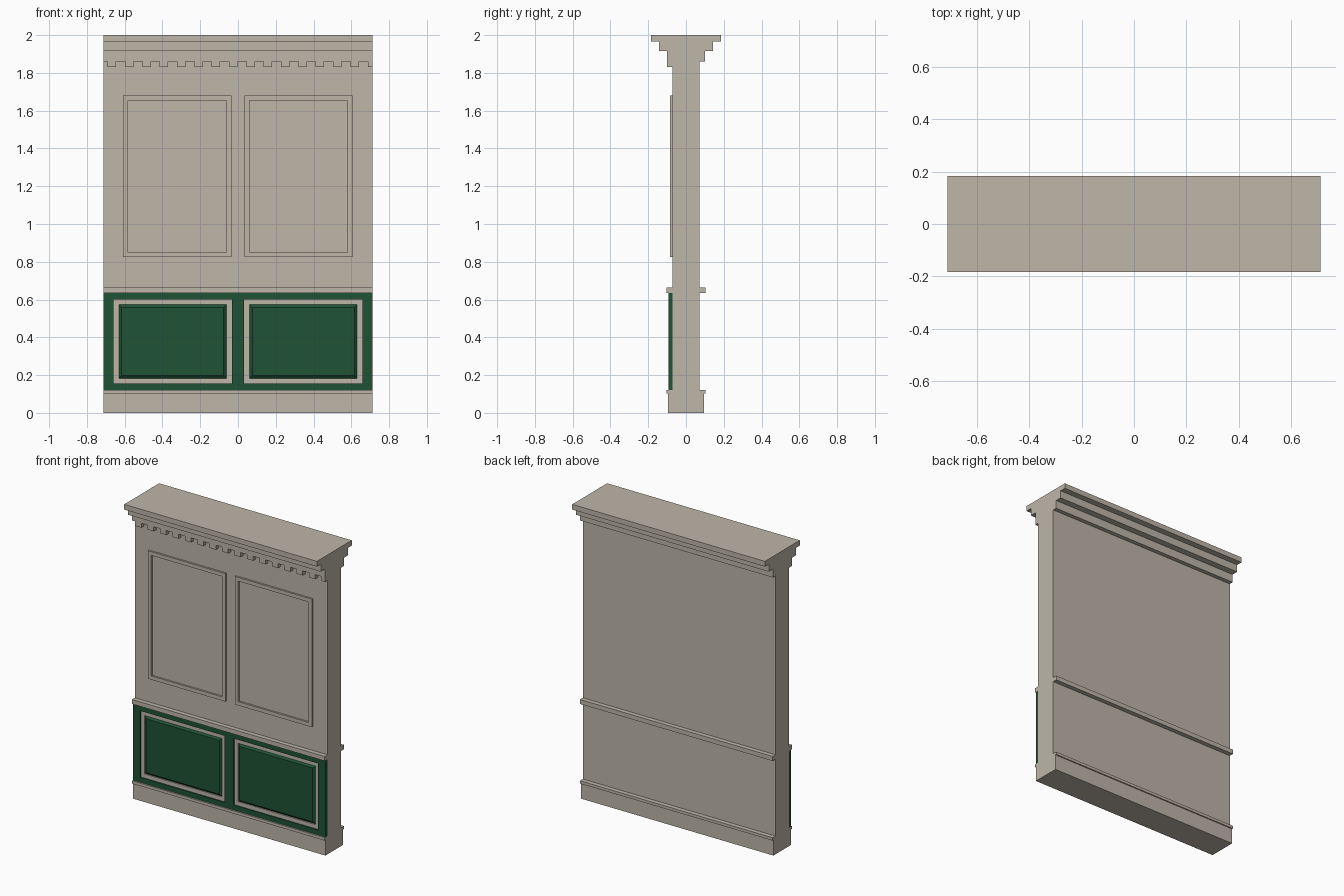
import bpy, bmesh

cube = bpy.data.objects.get("Cube")
if cube:
    bpy.data.objects.remove(cube, do_unlink=True)


def material(name, rgb):
    m = bpy.data.materials.new(name)
    m.use_nodes = True
    m.diffuse_color = (*rgb, 1)
    m.node_tree.nodes["Principled BSDF"].inputs["Base Color"].default_value = (*rgb, 1)
    return m


STONE = material("warm_stone", (0.51, 0.465, 0.395))
GREEN = material("dark_green", (0.014, 0.085, 0.036))
HALF = 0.712    # half the width
WALL = 0.072    # half the wall thickness


def finish(name, bm, mat):
    bmesh.ops.recalc_face_normals(bm, faces=bm.faces)
    mesh = bpy.data.meshes.new(name)
    bm.to_mesh(mesh)
    bm.free()
    mesh.materials.append(mat)
    obj = bpy.data.objects.new(name, mesh)
    bpy.context.collection.objects.link(obj)
    return obj


def extrude_profile(name, points, mat):
    """Side profile (y, z) carried across the full width."""
    bm = bmesh.new()
    face = bm.faces.new([bm.verts.new((-HALF, y, z)) for y, z in points])
    out = bmesh.ops.extrude_face_region(bm, geom=[face])["geom"]
    verts = [v for v in out if isinstance(v, bmesh.types.BMVert)]
    bmesh.ops.translate(bm, verts=verts, vec=(2 * HALF, 0, 0))
    return finish(name, bm, mat)


def add_box(bm, x0, x1, y0, y1, z0, z1):
    verts = bmesh.ops.create_cube(bm, size=1)["verts"]
    for v in verts:
        v.co.x = x1 if v.co.x > 0 else x0
        v.co.y = y1 if v.co.y > 0 else y0
        v.co.z = z1 if v.co.z > 0 else z0


def frame(name, x0, x1, z0, z1, width, front, mat):
    """Mitred rectangular ring standing on the wall face."""
    bm = bmesh.new()
    loops = []
    for y, i in ((-WALL, 0), (front, 0), (front, width), (-WALL, width)):
        corners = ((x0 + i, z0 + i), (x1 - i, z0 + i), (x1 - i, z1 - i), (x0 + i, z1 - i))
        loops.append([bm.verts.new((x, y, z)) for x, z in corners])
    for a, b in zip(loops, loops[1:] + loops[:1]):
        for k in range(4):
            n = (k + 1) % 4
            bm.faces.new((a[k], a[n], b[n], b[k]))
    return finish(name, bm, mat)


def raised_field(name, x0, x1, z0, z1, bevel, low, high, mat):
    """Panel with sloping borders and a flat raised centre."""
    bm = bmesh.new()
    add_box(bm, x0, x1, low, -WALL, z0, z1)
    bm.normal_update()
    front = min(bm.faces, key=lambda f: f.calc_center_median().y)
    bmesh.ops.inset_region(bm, faces=[front], thickness=bevel)
    bmesh.ops.translate(bm, verts=front.verts, vec=(0, high - low, 0))
    return finish(name, bm, mat)


# Wall with skirting, dado rail and stepped cornice in one profile
side = [(0.094, 0), (0.094, 0.103), (0.102, 0.103), (0.102, 0.122),
        (WALL, 0.122), (WALL, 0.635), (0.102, 0.635), (0.102, 0.665),
        (WALL, 0.665), (WALL, 1.86), (0.1, 1.86), (0.1, 1.915),
        (0.143, 1.915), (0.143, 1.965), (0.184, 1.965), (0.184, 2.0)]
extrude_profile("wall", side + [(-y, z) for y, z in reversed(side)], STONE)

# Dentil row under the front of the cornice
bm = bmesh.new()
for i in range(16):
    x = -0.69 + i * 0.0918
    add_box(bm, x, min(x + 0.045, HALF), -0.1, -WALL, 1.83, 1.86)
finish("dentils", bm, STONE)

# Upper panel mouldings
for label, x0, x1 in (("right", -0.608, -0.035), ("left", 0.035, 0.605)):
    frame(label + "_upper_moulding", x0, x1, 0.825, 1.68, 0.025, -0.084, STONE)

# Green wainscot: rails and stiles around two openings
OUT, MID, Z0, Z1 = 0.658, 0.033, 0.155, 0.6
bm = bmesh.new()
add_box(bm, -HALF, HALF, -0.093, -WALL, 0.122, Z0)
add_box(bm, -HALF, HALF, -0.093, -WALL, Z1, 0.635)
for x0, x1 in ((-HALF, -OUT), (-MID, MID), (OUT, HALF)):
    add_box(bm, x0, x1, -0.093, -WALL, Z0, Z1)
finish("wainscot_frame", bm, GREEN)

# Lower mouldings and raised fields
for label, x0, x1 in (("right", -OUT, -MID), ("left", MID, OUT)):
    frame(label + "_lower_moulding", x0, x1, Z0, Z1, 0.027, -0.085, STONE)
    raised_field(label + "_raised_field", x0 + 0.027, x1 - 0.027, Z0 + 0.027, Z1 - 0.027,
                 0.022, -0.077, -0.09, GREEN)
